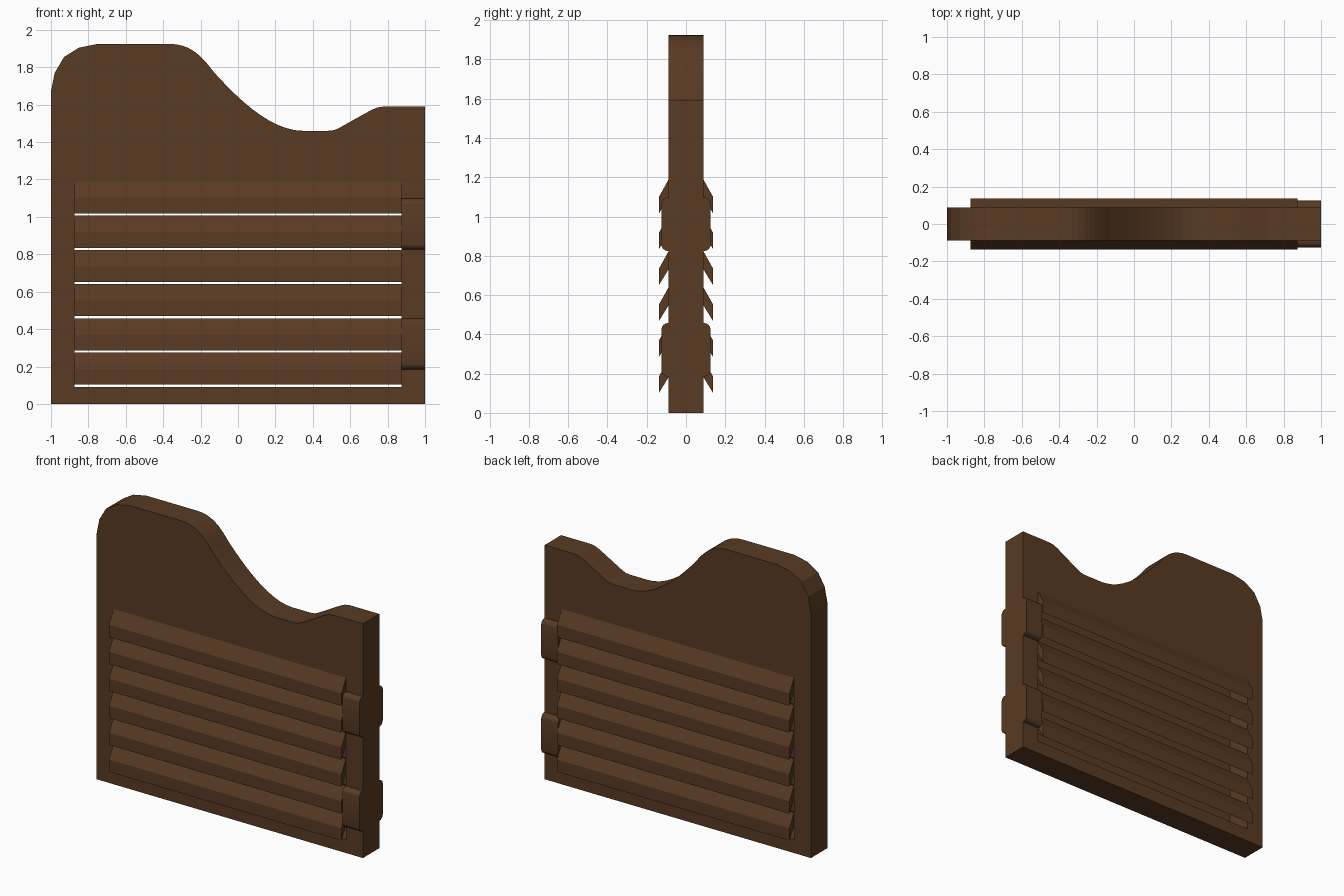
import bpy, bmesh
from mathutils import Vector
from mathutils.geometry import interpolate_bezier

cube = bpy.data.objects.get("Cube")
if cube:
    bpy.data.objects.remove(cube, do_unlink=True)

wood = bpy.data.materials.new("dark brown wood")
wood.use_nodes = True
color = (0.1, 0.043, 0.017, 1)
wood.diffuse_color = color
wood.node_tree.nodes["Principled BSDF"].inputs["Base Color"].default_value = color

HALF_DEPTH = 0.088   # half the panel thickness
SLAT_X = 0.873       # half the slat length


def make_object(name, bm):
    bmesh.ops.recalc_face_normals(bm, faces=bm.faces)
    mesh = bpy.data.meshes.new(name)
    bm.to_mesh(mesh)
    bm.free()
    mesh.materials.append(wood)
    obj = bpy.data.objects.new(name, mesh)
    bpy.context.collection.objects.link(obj)
    return obj


def add_loop(bm, points):
    verts = [bm.verts.new(p) for p in points]
    return [bm.edges.new((a, b)) for a, b in zip(verts, verts[1:] + verts[:1])]


def bezier(a, b, c, d, steps):
    return [tuple(p) for p in interpolate_bezier(Vector(a), Vector(b), Vector(c), Vector(d), steps)]


def extrude_profile(name, profile, x0, x1):
    """Closed prism along x from a list of (y, z) points."""
    bm = bmesh.new()
    face = bm.faces.new([bm.verts.new((x0, y, z)) for y, z in profile])
    ext = bmesh.ops.extrude_face_region(bm, geom=[face])["geom"]
    moved = [v for v in ext if isinstance(v, bmesh.types.BMVert)]
    bmesh.ops.translate(bm, verts=moved, vec=(x1 - x0, 0, 0))
    return make_object(name, bm)


# Door panel: shaped top edge with a rectangular louvre opening
outline = [(-1, 0), (1, 0), (1, 1.59), (0.78, 1.59), (0.745, 1.585), (0.71, 1.57),
           (0.54, 1.475), (0.515, 1.464), (0.48, 1.46)]
outline += bezier((0.35, 1.46), (0.18, 1.46), (0.01, 1.62), (-0.13, 1.775), 12)
outline += bezier((-0.13, 1.775), (-0.2, 1.87), (-0.26, 1.925), (-0.37, 1.925), 9)[1:]
outline += [(-0.75, 1.925), (-0.85, 1.905), (-0.93, 1.855), (-0.98, 1.77), (-1, 1.67)]
opening = [(-SLAT_X, 0.09), (SLAT_X, 0.09), (SLAT_X, 1.19), (-SLAT_X, 1.19)]
bm = bmesh.new()
edges = []
for loop in (outline, opening):
    edges += add_loop(bm, [(x, -HALF_DEPTH, z) for x, z in loop])
bmesh.ops.triangle_fill(bm, edges=edges, use_beauty=True, use_dissolve=False)
ext = bmesh.ops.extrude_face_region(bm, geom=bm.faces[:])["geom"]
bmesh.ops.translate(bm, verts=[v for v in ext if isinstance(v, bmesh.types.BMVert)],
                    vec=(0, 2 * HALF_DEPTH, 0))
make_object("door_panel", bm)

for side, label in ((-1, "front"), (1, "back")):
    # Sloping louvre slats
    for i in range(6):
        top = 1.19 - 0.183 * i
        inner, outer = side * HALF_DEPTH, side * 0.137
        extrude_profile(f"{label}_slat_{i + 1}",
                        [(inner, top), (outer, top - 0.088),
                         (outer, top - 0.172), (inner, top - 0.092)], -SLAT_X, SLAT_X)
    # Hinge plates with rounded upper and lower edges
    for base, height_name in ((0.185, "lower"), (0.825, "upper")):
        top = base + 0.272
        y0, y1, r = side * HALF_DEPTH, side * 0.125, 0.03
        round_top = bezier((y1, top - r, 0), (y1, top - r / 2, 0),
                           (y1 - side * r / 2, top, 0), (y1 - side * r, top, 0), 5)
        profile = [(y, z) for y, z, _ in round_top]
        profile += [(y0, top), (y0, base)]
        profile += [(y, base + top - z) for y, z, _ in reversed(round_top)]
        plate = extrude_profile(f"{label}_{height_name}_hinge_plate", profile, SLAT_X, 1)
        bpy.ops.object.select_all(action="DESELECT")
        plate.select_set(True)
        bpy.context.view_layer.objects.active = plate
        bpy.ops.object.shade_smooth_by_angle()
